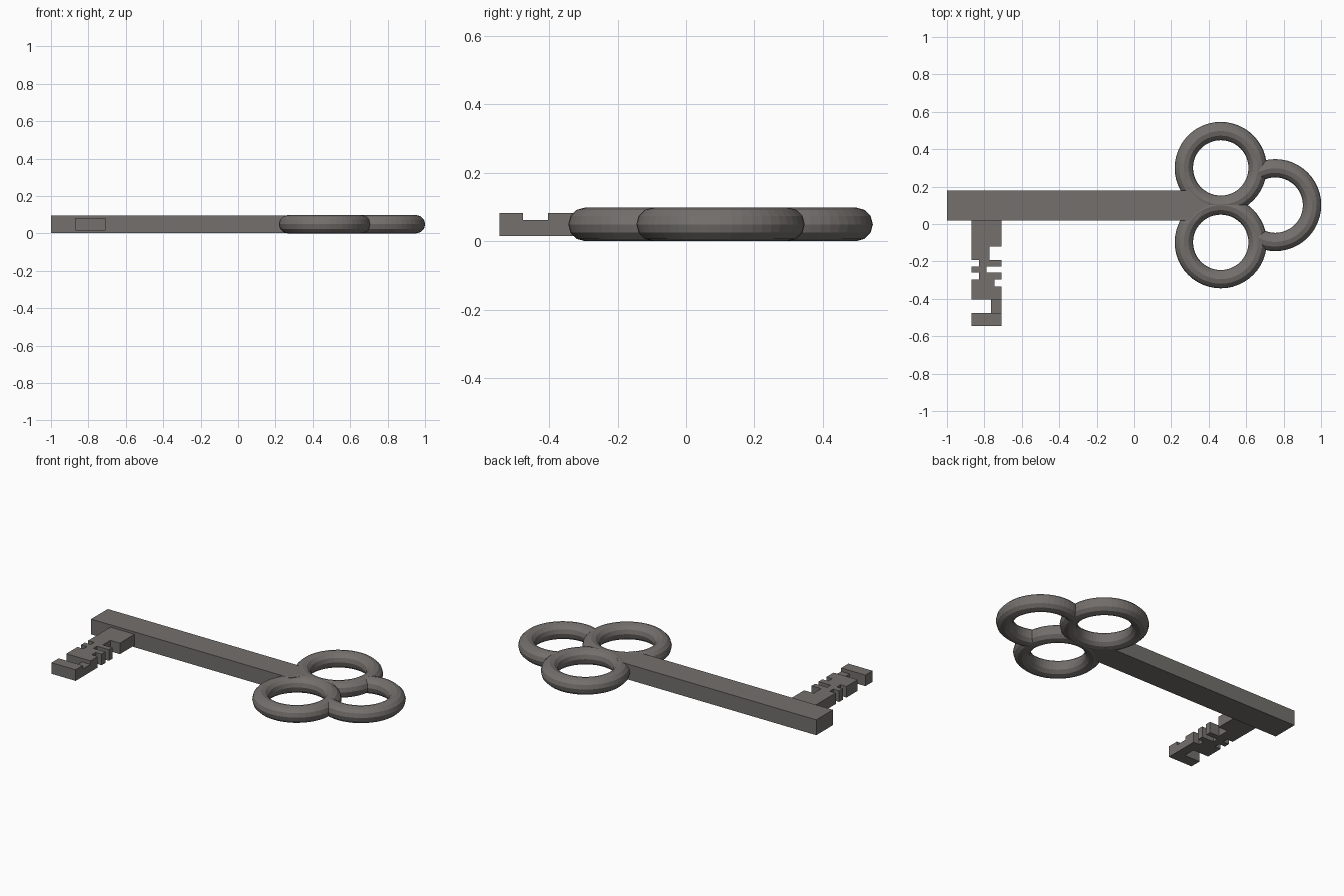
import bpy
import bmesh
import math

if "Cube" in bpy.data.objects:
    bpy.data.objects.remove(bpy.data.objects["Cube"])

# Dark warm grey metal
metal = bpy.data.materials.new("dark_metal")
metal.diffuse_color = (0.172, 0.160, 0.150, 1)
metal.use_nodes = True
metal.node_tree.nodes["Principled BSDF"].inputs["Base Color"].default_value = metal.diffuse_color


def prism(name, outline, z0, z1):
    """Solid made by extruding a flat xy outline."""
    n = len(outline)
    verts = [(x, y, z) for z in (z0, z1) for x, y in outline]
    faces = [list(range(n))[::-1], list(range(n, 2 * n))]
    faces += [(i, (i + 1) % n, (i + 1) % n + n, i + n) for i in range(n)]
    mesh = bpy.data.meshes.new(name)
    mesh.from_pydata(verts, [], faces)
    bm = bmesh.new()
    bm.from_mesh(mesh)
    bmesh.ops.recalc_face_normals(bm, faces=bm.faces)
    bm.to_mesh(mesh)
    bm.free()
    mesh.materials.append(metal)
    ob = bpy.data.objects.new(name, mesh)
    bpy.context.collection.objects.link(ob)
    return ob


def box(name, x0, x1, y0, y1, z0, z1):
    """Box given by its limits on each axis."""
    return prism(name, [(x0, y0), (x1, y0), (x1, y1), (x0, y1)], z0, z1)


def ring(name, x, y):
    """One bow ring lying flat."""
    bpy.ops.mesh.primitive_torus_add(
        location=(x, y, 0.049), major_segments=48, minor_segments=12,
        major_radius=0.197, minor_radius=0.049)
    ob = bpy.context.object
    ob.name = name
    ob.data.materials.append(metal)
    return ob


# Shaft, its end tapering into the gap between the rings
prism("shaft", [(-1, 0.02), (0.33, 0.02), (0.40, 0.10), (0.33, 0.18),
                (-1, 0.18)], 0.003, 0.096)

# Trefoil bow: two full rings, and an end ring cut where it meets them
ring("bow_ring_back", 0.464, 0.300)
ring("bow_ring_front", 0.464, -0.098)
end_ring = ring("bow_ring_end", 0.755, 0.101)
bm = bmesh.new()
bm.from_mesh(end_ring.data)
hidden = []
for f in bm.faces:
    c = f.calc_center_median()
    if abs(math.atan2(c.y, c.x)) > math.radians(120):
        hidden.append(f)
bmesh.ops.delete(bm, geom=hidden, context='FACES')
bmesh.ops.holes_fill(bm, edges=[e for e in bm.edges if e.is_boundary])
bm.to_mesh(end_ring.data)
bm.free()

# Toothed bit: steps of (y, left x, right x) going away from the shaft
L, R = -0.87, -0.708
steps = [(0.03, L, R), (-0.121, L, -0.772), (-0.193, -0.83, R),
         (-0.226, L, -0.788), (-0.26, -0.83, R), (-0.296, L, -0.747),
         (-0.333, L, R)]
end_y = -0.403
left, right = [], []
for i, (y, lx, rx) in enumerate(steps):
    y_next = steps[i + 1][0] if i + 1 < len(steps) else end_y
    left += [(lx, y), (lx, y_next)]
    right += [(rx, y), (rx, y_next)]
outline = []
for p in left + right[::-1]:
    if not outline or p != outline[-1]:
        outline.append(p)
prism("bit_teeth", outline, 0.015, 0.082)

# Low bridge and end tooth of the bit
box("bit_bridge", -0.765, R, -0.476, end_y, 0.015, 0.061)
box("bit_end", L, R, -0.545, -0.476, 0.015, 0.082)
